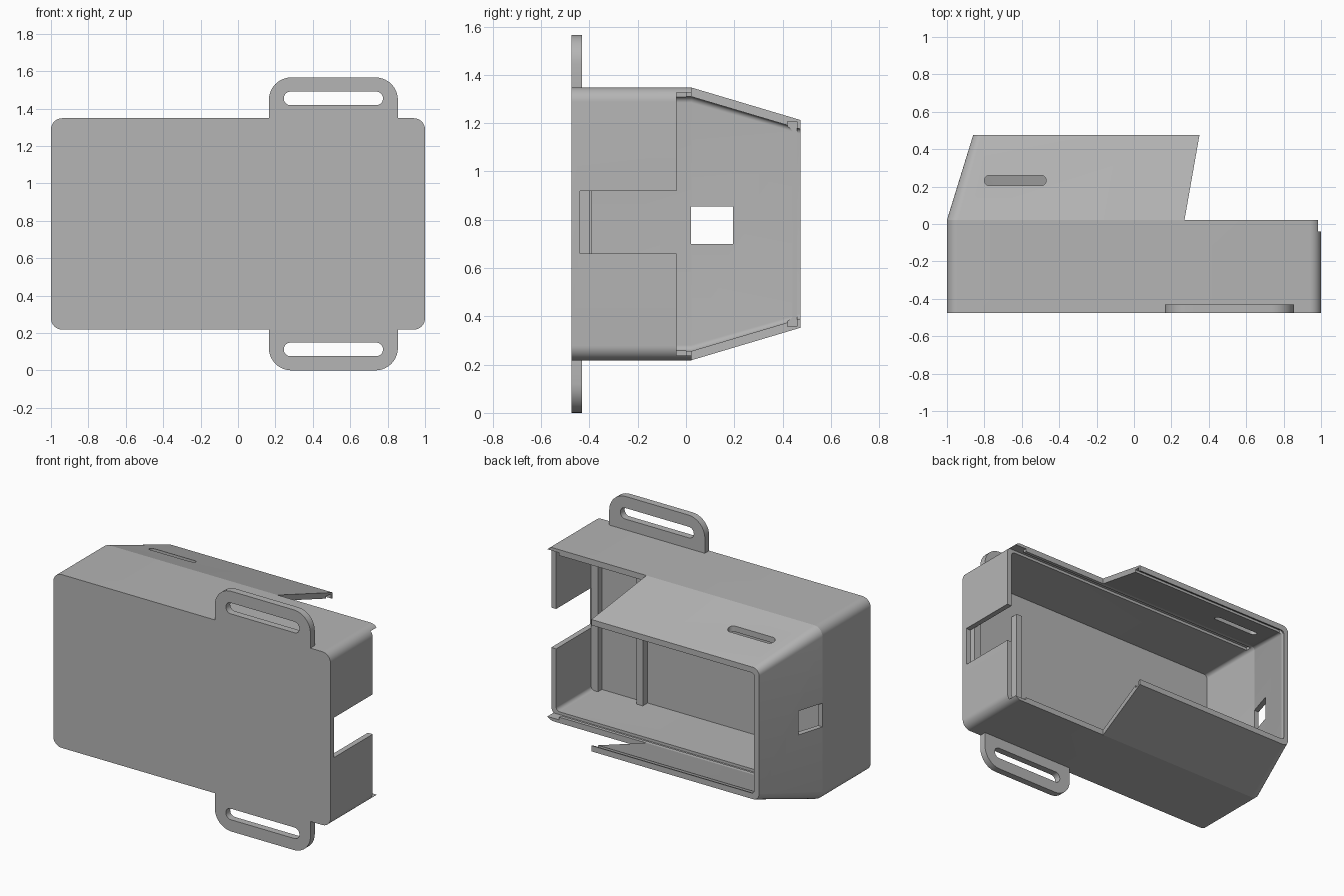
import bpy
import math
from mathutils import Vector

cube = bpy.data.objects.get("Cube")
if cube:
    bpy.data.objects.remove(cube, do_unlink=True)

grey = bpy.data.materials.new("plain grey plastic")
grey.use_nodes = True
grey.diffuse_color = (0.46, 0.46, 0.46, 1)
grey.node_tree.nodes["Principled BSDF"].inputs["Base Color"].default_value = (0.46, 0.46, 0.46, 1)

MID = 0.783      # height of the symmetry plane
FRONT = -0.475   # front face of the case
BACK = 0.475     # open rear rim
STEP = 0.022     # where the rear hood begins


def rounded(u0, u1, v0, v1, r, n=10):
    """Rounded rectangle as 2D points."""
    pts = []
    for k, (u, v) in enumerate([(u1 - r, v1 - r), (u0 + r, v1 - r),
                                (u0 + r, v0 + r), (u1 - r, v0 + r)]):
        for i in range(n + 1):
            a = (k + i / n) * math.pi / 2
            pts.append((u + r * math.cos(a), v + r * math.sin(a)))
    return pts


def loft(name, rings):
    """Closed solid through rings that share a point count."""
    n = len(rings[0])
    verts = [Vector(p) for ring in rings for p in ring]
    faces = [list(range(n)), list(range((len(rings) - 1) * n, len(rings) * n))[::-1]]
    for k in range(len(rings) - 1):
        for i in range(n):
            j = (i + 1) % n
            faces.append([k * n + j, k * n + i, (k + 1) * n + i, (k + 1) * n + j])
    mesh = bpy.data.meshes.new(name)
    mesh.from_pydata(verts, [], faces)
    mesh.materials.append(grey)
    obj = bpy.data.objects.new(name, mesh)
    bpy.context.collection.objects.link(obj)
    # Make all normals point outward
    bpy.context.view_layer.objects.active = obj
    bpy.ops.object.select_all(action='DESELECT')
    obj.select_set(True)
    bpy.ops.object.mode_set(mode='EDIT')
    bpy.ops.mesh.select_all(action='SELECT')
    bpy.ops.mesh.normals_make_consistent(inside=False)
    bpy.ops.object.mode_set(mode='OBJECT')
    return obj


def along_y(name, sections):
    return loft(name, [[(u, y, v) for u, v in pts] for y, pts in sections])


def along_z(name, pts, z0, z1):
    return loft(name, [[(u, v, z) for u, v in pts] for z in (z0, z1)])


def box(name, x0, x1, y0, y1, z0, z1):
    return along_z(name, [(x0, y0), (x1, y0), (x1, y1), (x0, y1)], z0, z1)


def cut(obj, cutter):
    mod = obj.modifiers.new("cut", 'BOOLEAN')
    mod.operation = 'DIFFERENCE'
    mod.solver = 'EXACT'
    mod.object = cutter
    bpy.context.view_layer.objects.active = obj
    bpy.ops.object.modifier_apply(modifier=mod.name)
    bpy.data.objects.remove(cutter, do_unlink=True)


def smooth(obj):
    bpy.ops.object.select_all(action='DESELECT')
    obj.select_set(True)
    bpy.context.view_layer.objects.active = obj
    bpy.ops.object.shade_smooth_by_angle(angle=math.radians(14))


def section(x0, x1, half, r):
    return rounded(x0, x1, MID - half, MID + half, r)


# Case: straight front box with a tapered rear hood
case = along_y("case_shell", [(FRONT, section(-1, 1, 0.565, 0.06)),
                              (STEP, section(-1, 1, 0.565, 0.06)),
                              (BACK, section(-0.86, 1, 0.43, 0.045))])

# Hollow interior, open to the rear
cut(case, along_y("cavity", [(-0.44, section(-0.965, 0.965, 0.527, 0.025)),
                             (STEP, section(-0.965, 0.965, 0.527, 0.025)),
                             (0.5, section(-0.817, 0.965, 0.385, 0.02))]))

# Hood stops at a slanted edge
cut(case, along_z("hood_trim", [(0.27, STEP), (1.2, STEP), (1.2, 0.6),
                                (0.372, 0.6)], -0.1, 1.8))

# Lid grooves and open end above the end wall
cut(case, box("lid_groove", -0.95, 1.2, -0.04, 0, MID - 0.545, MID + 0.545))
cut(case, box("end_opening", 0.9, 1.2, -0.04, 0.1, MID - 0.545, MID + 0.545))
cut(case, box("rim_groove", -0.835, 0.6, 0.42, 0.46, MID - 0.425, MID + 0.425))

# End wall notch, opposite window, and slot in the top of the hood
cut(case, box("notch", 0.9, 1.2, -0.44, 0.1, 0.66, 0.92))
cut(case, box("window", -1.2, -0.8, 0.02, 0.195, 0.70, 0.855))
cut(case, along_z("hood_slot", rounded(-0.8, -0.47, 0.205, 0.26, 0.027), 1, 1.6))
smooth(case)

# Strap loops above and below the case
for name, side in (("upper_strap_loop", 1), ("lower_strap_loop", -1)):
    def span(a, b):
        return sorted((MID + side * a, MID + side * b))

    z0, z1 = span(0.45, 0.783)
    loop = along_y(name, [(y, rounded(0.165, 0.855, z0, z1, 0.12))
                          for y in (FRONT, -0.43)])
    z0, z1 = span(0.635, 0.707)
    cut(loop, along_y("strap_slot", [(y, rounded(0.245, 0.775, z0, z1, 0.035))
                                     for y in (-0.6, -0.3)]))
    # Keep only the part that stands outside the case
    z0, z1 = span(0.3, 0.56)
    cut(loop, box("loop_trim", 0, 1, -0.6, -0.3, z0, z1))
    smooth(loop)

# Inner posts on the front plate
box("end_post", 0.915, 0.967, -0.445, -0.40, 0.25, 1.315)
box("middle_post", 0.585, 0.63, -0.445, -0.39, 0.25, 1.14)
